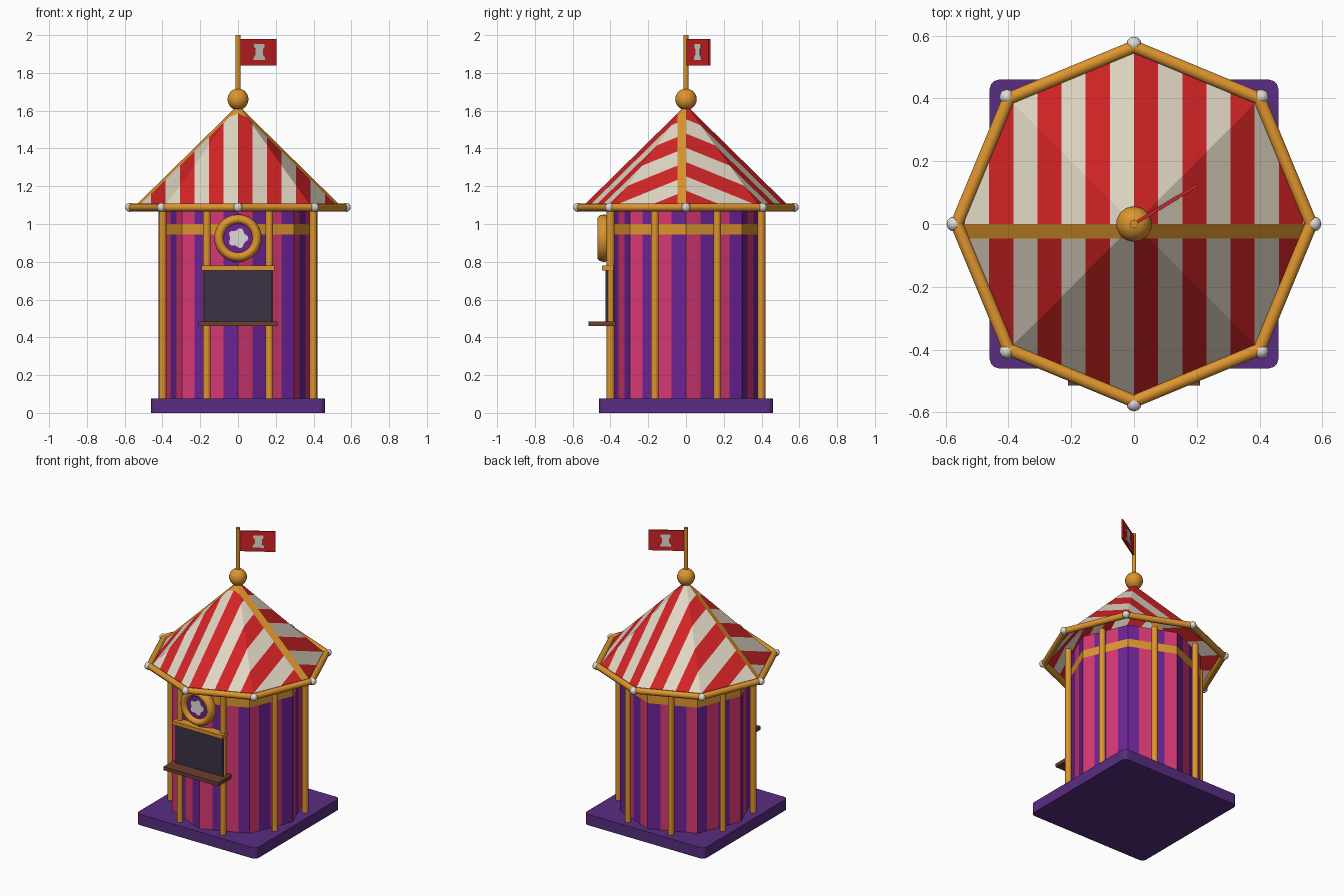
import bpy, bmesh, math
from mathutils import Vector, Matrix

if "Cube" in bpy.data.objects:
    bpy.data.objects.remove(bpy.data.objects["Cube"])

def mat(name, r, g, b):
    m = bpy.data.materials.new(name)
    m.diffuse_color = (r, g, b, 1)
    m.use_nodes = True
    m.node_tree.nodes["Principled BSDF"].inputs["Base Color"].default_value = m.diffuse_color
    return m

PINK = mat("pink", .67, .04, .17)
PURPLE = mat("purple", .15, .017, .30)
PLUM = mat("plum", .098, .026, .22)
GOLD = mat("gold", .72, .30, .027)
RED = mat("red", .65, .017, .019)
CREAM = mat("cream", .75, .68, .55)
DARK = mat("charcoal", .042, .032, .058)
BROWN = mat("brown", .15, .05, .03)
WHITE = mat("off white", .74, .71, .67)

def make(name, bm, *mats, smooth=False):
    me = bpy.data.meshes.new(name)
    bm.to_mesh(me)
    bm.free()
    ob = bpy.data.objects.new(name, me)
    bpy.context.collection.objects.link(ob)
    for m in mats:
        me.materials.append(m)
    if smooth:
        for p in me.polygons:
            p.use_smooth = True
    return ob

def box(name, lo, hi, m):
    lo, hi = Vector(lo), Vector(hi)
    bm = bmesh.new()
    bmesh.ops.create_cube(bm, size=1, matrix=Matrix.Translation((lo + hi) / 2) @ Matrix.Diagonal((*(hi - lo), 1)))
    return make(name, bm, m)

def rod(name, a, b, r, m, sides=10):
    a, b = Vector(a), Vector(b)
    d = b - a
    bm = bmesh.new()
    bmesh.ops.create_cone(bm, cap_ends=True, segments=sides, radius1=r, radius2=r, depth=d.length,
                          matrix=Matrix.Translation((a + b) / 2) @ d.to_track_quat('Z', 'Y').to_matrix().to_4x4())
    ob = make(name, bm, m, smooth=True)
    bpy.context.view_layer.objects.active = ob
    ob.select_set(True)
    bpy.ops.object.shade_smooth_by_angle(angle=math.radians(50))
    ob.select_set(False)
    return ob

def ball(name, c, r, m, seg=12, rings=8):
    bm = bmesh.new()
    bmesh.ops.create_uvsphere(bm, u_segments=seg, v_segments=rings, radius=r, matrix=Matrix.Translation(c))
    return make(name, bm, m, smooth=True)

def plate(name, pts, thick, matrix, m):
    """Flat outline in local xz, extruded along local y."""
    bm = bmesh.new()
    f = bm.faces.new([bm.verts.new((x, -thick / 2, z)) for x, z in pts])
    g = bmesh.ops.extrude_face_region(bm, geom=[f])['geom']
    bmesh.ops.translate(bm, vec=(0, thick, 0), verts=[v for v in g if isinstance(v, bmesh.types.BMVert)])
    bmesh.ops.recalc_face_normals(bm, faces=bm.faces)
    bm.transform(matrix)
    return make(name, bm, m)

def cut(bm, axis, value):
    n = [0, 0, 0]
    n[axis] = 1
    bmesh.ops.bisect_plane(bm, geom=bm.verts[:] + bm.edges[:] + bm.faces[:],
                           plane_co=[c * value for c in n], plane_no=n)

def octagon(r, z, off=0):
    return [Vector((r * math.cos(math.radians(45 * i + off)), r * math.sin(math.radians(45 * i + off)), z))
            for i in range(8)]

STRIPE = 1 / 13

# square base with rounded corners
pts = []
for q in range(4):
    for s in range(4):
        a = math.radians(90 * q + 30 * s)
        cx, cy = [(1, 1), (-1, 1), (-1, -1), (1, -1)][q]
        pts.append((.43 * cx + .03 * math.cos(a), .43 * cy + .03 * math.sin(a)))
plate("base", pts, .075, Matrix.Translation((0, 0, .0375)) @ Matrix.Rotation(math.pi / 2, 4, 'X')
      @ Matrix.Scale(-1, 4, (0, 0, 1)), PLUM)

# striped octagonal wall with a gold band
bm = bmesh.new()
lo = [bm.verts.new(p) for p in octagon(.42, .07)]
hi = [bm.verts.new(p) for p in octagon(.42, 1.1)]
for i in range(8):
    j = (i + 1) % 8
    bm.faces.new((lo[i], lo[j], hi[j], hi[i]))
for k in range(-5, 6):
    cut(bm, 0, k * STRIPE)
    cut(bm, 1, k * STRIPE)
cut(bm, 2, .945)
cut(bm, 2, 1.0)
bm.normal_update()
for f in bm.faces:
    c = f.calc_center_median()
    u = c.x if abs(f.normal.y) > abs(f.normal.x) else c.y
    f.material_index = 2 if .945 < c.z < 1.0 else math.floor(u / STRIPE) % 2
make("wall", bm, PINK, PURPLE, GOLD)

# striped roof, open underneath, with a gold strip across
bm = bmesh.new()
rim = [bm.verts.new(p) for p in octagon(.56, 1.08)]
tip = bm.verts.new((0, 0, 1.63))
for i in range(8):
    bm.faces.new((rim[i], rim[(i + 1) % 8], tip))
for k in range(-7, 8):
    cut(bm, 0, k * STRIPE)
cut(bm, 1, -.046)
for f in bm.faces:
    c = f.calc_center_median()
    f.material_index = 2 if -.046 < c.y < 0 else math.floor(c.x / STRIPE) % 2
make("roof", bm, RED, CREAM, GOLD)

# roof rim with bulbs, and the posts
ring = octagon(.565, 1.088)
for i, (p, s) in enumerate(zip(octagon(.573, 1.088), octagon(.432, 0, 22.5))):
    rod(f"rim_bar_{i}", ring[i], ring[(i + 1) % 8], .021, GOLD)
    ball(f"rim_bulb_{i}", p, .024, WHITE)
    rod(f"post_{i}", (s.x, s.y, .07), (s.x, s.y, 1.085), .021, GOLD)

# finial, flagpole and flag
ball("finial", (0, 0, 1.66), .057, GOLD, 14, 10)
rod("flagpole", (0, 0, 1.6), (0, 0, 2.0), .014, GOLD)
turn = Matrix.Rotation(math.atan2(.123, .2), 4, 'Z')
plate("flag", [(.01, 1.84), (.237, 1.84), (.237, 1.98), (.01, 1.98)], .01, turn, RED)
emblem = [(.093, 1.868), (.163, 1.868), (.163, 1.882), (.15, 1.895), (.15, 1.925), (.16, 1.935),
          (.16, 1.952), (.096, 1.952), (.096, 1.935), (.106, 1.925), (.106, 1.895), (.093, 1.882)]
plate("flag_emblem", emblem, .014, turn, WHITE)

# serving window, lintel and counter
box("window", (-.18, -.425, .475), (.18, -.385, .765), DARK)
box("lintel", (-.193, -.446, .755), (.193, -.385, .78), GOLD)
box("counter", (-.21, -.515, .46), (.21, -.37, .485), BROWN)

# round medallion
bm = bmesh.new()
N, M = 28, 10
loops = []
for i in range(N):
    a = math.tau * i / N
    loops.append([bm.verts.new(((.1 + .026 * math.cos(b)) * math.cos(a), -.434 + .037 * math.sin(b),
                                .925 + (.1 + .026 * math.cos(b)) * math.sin(a)))
                  for b in (math.tau * j / M for j in range(M))])
for i in range(N):
    for j in range(M):
        A, B, k = loops[i], loops[(i + 1) % N], (j + 1) % M
        bm.faces.new((A[j], B[j], B[k], A[k]))
bmesh.ops.recalc_face_normals(bm, faces=bm.faces)
make("medallion_ring", bm, GOLD, smooth=True)
rod("medallion_disc", (0, -.40, .925), (0, -.446, .925), .088, PURPLE, 24)
blob = [((.048 + .007 * math.cos(5 * a)) * math.cos(a), (.048 + .007 * math.cos(5 * a)) * math.sin(a))
        for a in (math.tau * i / 30 for i in range(30))]
plate("medallion_emblem", blob, .006, Matrix.Translation((0, -.448, .925)), WHITE)
